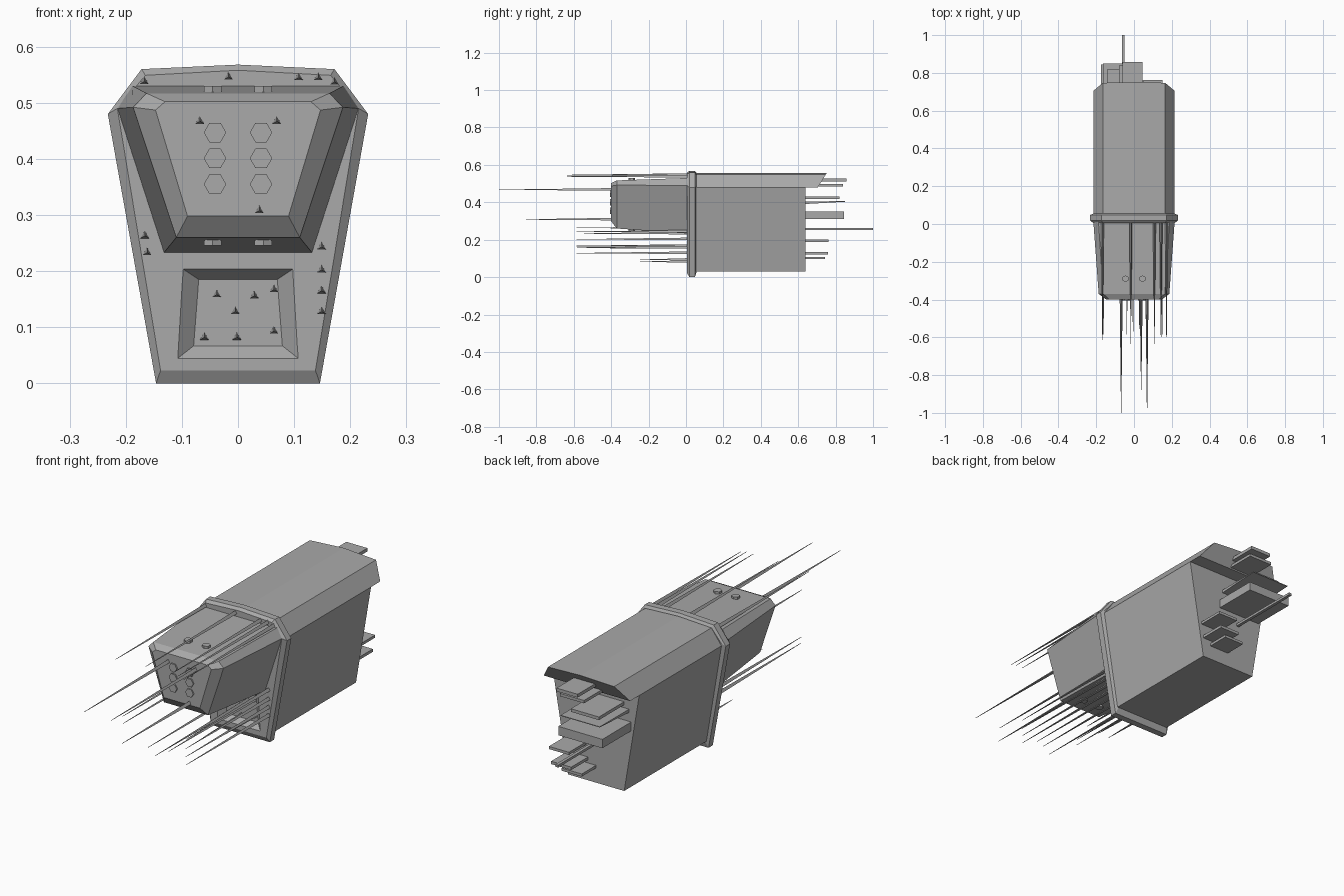
import bpy, bmesh, math
from mathutils import Matrix

if "Cube" in bpy.data.objects:
    bpy.data.objects.remove(bpy.data.objects["Cube"])

grey = bpy.data.materials.new("plain_grey")
grey.diffuse_color = (0.40, 0.40, 0.40, 1)
grey.use_nodes = True
grey.node_tree.nodes["Principled BSDF"].inputs["Base Color"].default_value = grey.diffuse_color


def finish(name, bm):
    bmesh.ops.recalc_face_normals(bm, faces=bm.faces)
    me = bpy.data.meshes.new(name)
    bm.to_mesh(me)
    bm.free()
    me.materials.append(grey)
    ob = bpy.data.objects.new(name, me)
    bpy.context.collection.objects.link(ob)
    return ob


def mirrored(half):
    """Close a right-hand half outline (x, z) across x = 0."""
    return half + [(-x, z) for x, z in reversed(half) if x > 0]


def loft(name, rings):
    """Skin closed rings given as (outline, y); y may be a function of z."""
    bm = bmesh.new()
    loops = []
    for outline, y in rings:
        loops.append([bm.verts.new((x, y(z) if callable(y) else y, z)) for x, z in outline])
    for a, b in zip(loops, loops[1:]):
        n = len(a)
        for i in range(n):
            bm.faces.new((a[i], a[(i + 1) % n], b[(i + 1) % n], b[i]))
    bm.faces.new(loops[0])
    bm.faces.new(loops[-1])
    return finish(name, bm)


def box(name, x0, x1, y0, y1, z0, z1):
    return loft(name, [([(x0, z0), (x1, z0), (x1, z1), (x0, z1)], y) for y in (y0, y1)])


def prism(name, sides, r1, r2, start, length, axis, turn=0.0):
    """Cone or prism growing from start along -y or z."""
    bm = bmesh.new()
    bmesh.ops.create_cone(bm, cap_ends=True, segments=sides, radius1=r1, radius2=r2, depth=length)
    bm.transform(Matrix.Rotation(turn, 4, 'Z'))
    bm.transform(Matrix.Translation((0, 0, length / 2)))
    if axis == 'Y':
        bm.transform(Matrix.Rotation(math.pi / 2, 4, 'X'))
    bm.transform(Matrix.Translation(start))
    return finish(name, bm)


# flange with chamfered rims
outer = mirrored([(0.146, 0.0), (0.232, 0.48), (0.172, 0.56), (0, 0.568)])
inner = mirrored([(0.138, 0.023), (0.215, 0.49), (0.165, 0.549), (0, 0.558)])
flange = loft("flange", [(inner, 0.005), (outer, 0.018), (outer, 0.048), (inner, 0.055)])

# lower socket, cut into the flange and housing
rim = mirrored([(0.113, 0.04), (0.103, 0.207)])
floor = mirrored([(0.079, 0.067), (0.07, 0.185)])
grow = mirrored([(0.1153, 0.0382), (0.1052, 0.2085)])
cutter = loft("socket_cutter", [(grow, -0.002), (floor, 0.03)])
cutter.hide_render = True
cutter.hide_viewport = True
mod = flange.modifiers.new("socket", 'BOOLEAN')
mod.object = cutter
mod.solver = 'EXACT'

# rear housing and overhanging lid
loft("housing", [(mirrored([(0.14, 0.03), (0.215, 0.48)]), y) for y in (0.05, 0.64)])
lid = mirrored([(0.215, 0.48), (0.165, 0.548), (0, 0.556)])
loft("lid", [(lid, 0.05), (lid, lambda z: 0.705 + (z - 0.48) * 0.62)])

# upper plug, tapering to a chamfered nose
base = mirrored([(0.132, 0.233), (0.215, 0.49), (0.188, 0.53)])
ring = mirrored([(0.110, 0.26), (0.187, 0.492), (0.163, 0.517)])
nose = mirrored([(0.090, 0.298), (0.147, 0.487), (0.130, 0.502)])
loft("plug", [(base, 0.01), (ring, -0.37), (nose, -0.40)])

# hexagonal studs on the plug's nose, top and underside
for x in (-0.041, 0.041):
    for z in (0.355, 0.401, 0.447):
        prism("nose_stud", 6, 0.02, 0.02, (x, -0.39, z), 0.016, 'Y', math.pi / 6)
    prism("plug_pin", 6, 0.018, 0.018, (x * 1.1, -0.29, 0.246), 0.284, 'Z')

# long three-sided needles: (x, z, root y, tip y)
needles = [(x, z, 0.01, -0.635) for x, z in
           [(-0.167, 0.538), (-0.017, 0.546), (0.108, 0.545), (0.143, 0.545), (0.172, 0.537)]]
needles += [(-0.068, 0.467, -0.39, -1.0), (0.069, 0.467, -0.39, -1.0), (0.038, 0.308, -0.39, -0.88)]
needles += [(x, z, 0.01, -0.585) for x, z in
            [(-0.166, 0.263), (-0.162, 0.233), (0.149, 0.243), (0.149, 0.202), (0.149, 0.165), (0.149, 0.128)]]
needles += [(x, z, 0.035, -0.585) for x, z in
            [(-0.038, 0.158), (0.029, 0.156), (0.064, 0.167), (-0.005, 0.128)]]
needles += [(x, z, 0.035, -0.245) for x, z in [(-0.06, 0.082), (-0.002, 0.082), (0.064, 0.093)]]
for x, z, root, tip in needles:
    prism("needle", 3, 0.009, 0.001, (x, root, z), root - tip, 'Y')

# rear plates: x range, end y, z range
for x0, x1, y1, z0, z1 in [
        (-0.06, 0.045, 0.857, 0.512, 0.527), (-0.08, 0.04, 0.84, 0.485, 0.498),
        (-0.14, 0.0, 0.82, 0.418, 0.432), (-0.175, 0.045, 0.845, 0.31, 0.35),
        (0.05, 0.15, 0.762, 0.188, 0.2), (0.04, 0.14, 0.76, 0.122, 0.135),
        (0.0, 0.1, 0.742, 0.096, 0.108), (-0.063, -0.049, 1.0, 0.252, 0.263)]:
    box("rear_plate", x0, x1, 0.62, y1, z0, z1)

# wedge-shaped rear plate
loft("rear_wedge", [([(-0.165, 0.39), (0.03, 0.39), (0.03, 0.405), (-0.165, 0.405)], 0.62),
                    ([(-0.165, 0.403), (0.03, 0.403), (0.03, 0.406), (-0.165, 0.406)], 0.85)])
